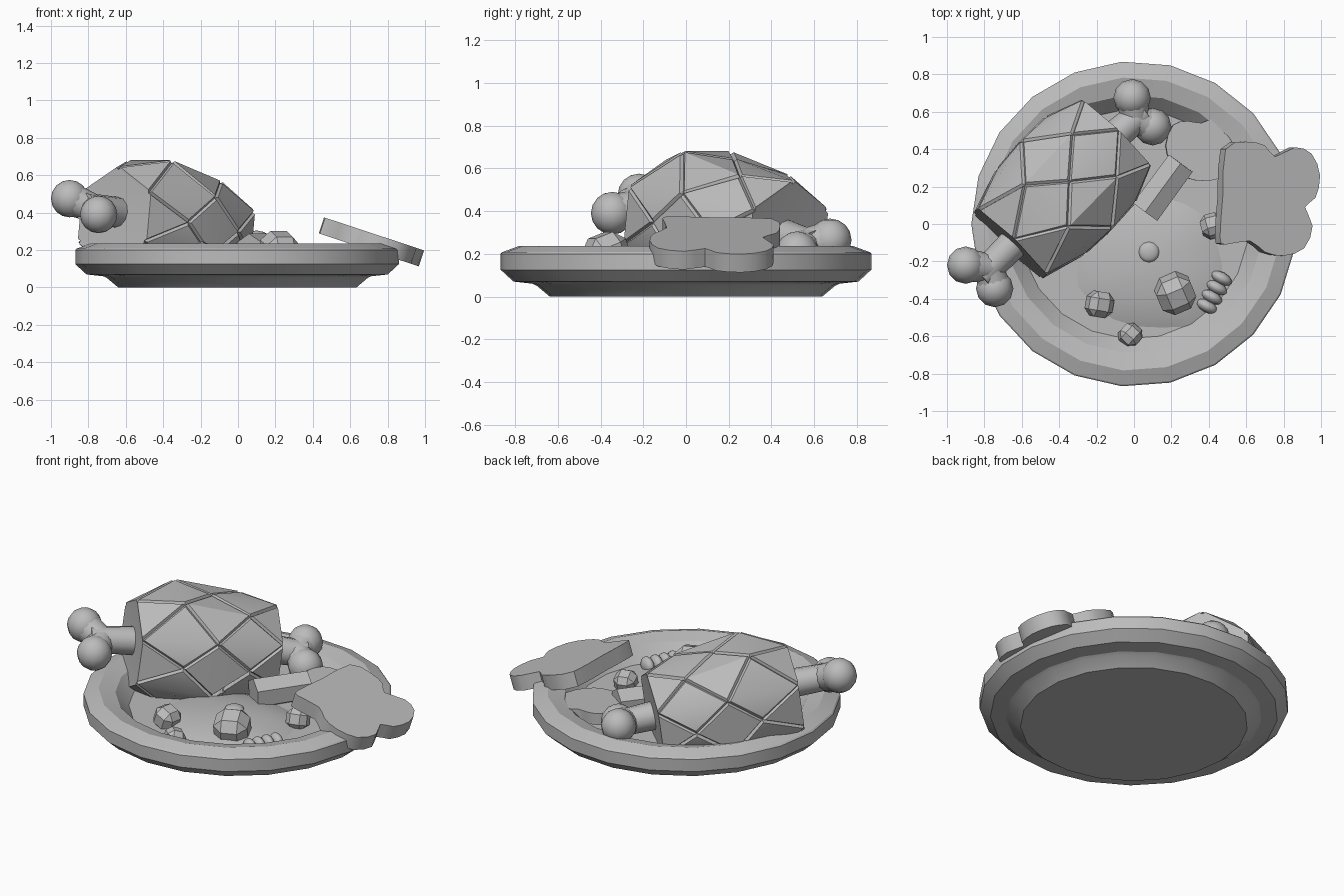
import bpy, bmesh, math, random
from mathutils import Vector, Matrix

random.seed(4)
cube = bpy.data.objects.get("Cube")
if cube:
    bpy.data.objects.remove(cube)

grey = bpy.data.materials.new("plain_grey")
grey.use_nodes = True
grey.diffuse_color = (0.5, 0.5, 0.5, 1)
grey.node_tree.nodes["Principled BSDF"].inputs["Base Color"].default_value = (0.5, 0.5, 0.5, 1)


def finish(name, bm, smooth=None):
    bmesh.ops.recalc_face_normals(bm, faces=bm.faces)
    mesh = bpy.data.meshes.new(name)
    bm.to_mesh(mesh)
    bm.free()
    mesh.materials.append(grey)
    obj = bpy.data.objects.new(name, mesh)
    bpy.context.collection.objects.link(obj)
    if smooth:
        bpy.ops.object.select_all(action='DESELECT')
        obj.select_set(True)
        bpy.context.view_layer.objects.active = obj
        bpy.ops.object.shade_smooth_by_angle(angle=math.radians(smooth))


def rod(name, a, b, r1, r2, sides, smooth=None):
    a, b = Vector(a), Vector(b)
    bm = bmesh.new()
    turn = (b - a).to_track_quat('Z', 'Y').to_matrix().to_4x4()
    bmesh.ops.create_cone(bm, cap_ends=True, segments=sides, radius1=r1, radius2=r2,
                          depth=(b - a).length, matrix=Matrix.Translation((a + b) / 2) @ turn)
    finish(name, bm, smooth)


def ball(name, centre, r, scale=(1, 1, 1), turn=0):
    bm = bmesh.new()
    m = Matrix.Translation(centre) @ Matrix.Rotation(turn, 4, 'Z') @ Matrix.Diagonal((*scale, 1))
    bmesh.ops.create_uvsphere(bm, u_segments=12, v_segments=8, radius=r, matrix=m)
    finish(name, bm, 50)


def loft(bm, rings):
    for low, high in zip(rings, rings[1:]):
        n = len(low)
        for i in range(n):
            bm.faces.new((low[i], low[(i + 1) % n], high[(i + 1) % n], high[i]))


# Plate: a turned profile with twenty-one sides
bm = bmesh.new()
profile = [(0.64, 0), (0.7, 0.05), (0.72, 0.06), (0.81, 0.07), (0.87, 0.125), (0.87, 0.2),
           (0.862, 0.208), (0.785, 0.236), (0.69, 0.212), (0.615, 0.13)]
sides = 21
rings = []
for r, z in profile:
    angles = [math.tau * (i + 0.5) / sides for i in range(sides)]
    rings.append([bm.verts.new((r * math.cos(a), r * math.sin(a), z)) for a in angles])
loft(bm, rings)
bm.faces.new(rings[0])
bm.faces.new(rings[-1])
finish("plate", bm, 18)

# Scored meat: a barrel of diamonds, each raised to leave grooves between them
bm = bmesh.new()
rings = []
for k, (t, wide, tall) in enumerate([(-0.41, 0.275, 0.255), (-0.17, 0.315, 0.37), (0.01, 0.375, 0.31),
                                     (0.21, 0.32, 0.3), (0.4, 0.275, 0.255)]):
    ring = []
    for i in range(6):
        a = math.radians(90 + 60 * i + 30 * (k % 2))
        ring.append(bm.verts.new((t, wide * math.cos(a), tall * math.sin(a))))
    rings.append(ring)
panels = []
for k in range(1, 4):
    before, mid, after = rings[k - 1:k + 2]
    for i in range(6):
        tip = i if k % 2 else i - 1
        panels.append(bm.faces.new((before[tip], mid[i - 1], after[tip], mid[i])))
for end, inner in ((0, 1), (4, 3)):
    for i in range(6):
        panels.append(bm.faces.new((rings[end][i], rings[end][(i + 1) % 6], rings[inner][i])))
    bm.faces.new(rings[end])
bmesh.ops.recalc_face_normals(bm, faces=bm.faces)
bmesh.ops.inset_individual(bm, faces=panels, thickness=0.011, depth=0.016)
# Fold each diamond along whichever diagonal bulges outwards
for f in panels:
    if len(f.verts) == 4:
        v = list(f.verts)
        pairs = [(v[0], v[2]), (v[1], v[3])]
        fold = max(pairs, key=lambda p: (p[0].co + p[1].co).yz.length)
        bmesh.utils.face_split(f, *fold)
axis = Vector((0.69, 0.72, -0.13)).normalized()
side = Vector((0, 0, 1)).cross(axis).normalized()
pose = Matrix((axis, side, axis.cross(side))).transposed().to_4x4()
bm.transform(Matrix.Translation((-0.38, 0.19, 0.325)) @ pose)
# Flat underside resting in the plate
cut = bmesh.ops.bisect_plane(bm, geom=bm.verts[:] + bm.edges[:] + bm.faces[:],
                             plane_co=(0, 0, 0.12), plane_no=(0, 0, 1), clear_inner=True)
bmesh.ops.holes_fill(bm, edges=[e for e in cut["geom_cut"] if isinstance(e, bmesh.types.BMEdge)])
finish("scored_meat", bm, 32)

# Bone ends: a shaft, two necks and two knuckles on each side
for label, start, knuckles in (
        ("front", (-0.58, -0.04, 0.39), ((-0.9, -0.22, 0.475), (-0.745, -0.345, 0.39))),
        ("back", (-0.15, 0.43, 0.29), ((-0.01, 0.675, 0.265), (0.1, 0.52, 0.205)))):
    middle = (Vector(knuckles[0]) + Vector(knuckles[1])) / 2
    fork = middle.lerp(Vector(start), 0.2)
    rod(label + "_bone_shaft", start, middle, 0.085, 0.075, 12, 50)
    for n, p in enumerate(knuckles):
        rod(f"{label}_bone_neck_{n + 1}", fork, p, 0.075, 0.09, 12, 50)
        ball(f"{label}_bone_knuckle_{n + 1}", p, 0.1)

# Mash: a low uneven spread with a small flattened blob on top
bm = bmesh.new()
rings = []
wobble = [random.uniform(0.92, 1.08) for _ in range(18)]
for r, z in ((0.41, 0.128), (0.35, 0.15), (0.24, 0.172), (0.1, 0.19)):
    ring = []
    for i, w in enumerate(wobble):
        a = math.tau * i / 18
        ring.append(bm.verts.new((0.08 + r * w * math.cos(a), -0.2 + r * w * math.sin(a) * 0.93, z)))
    rings.append(ring)
loft(bm, rings)
bm.faces.new(rings[-1])
finish("mash_spread", bm, 50)
ball("mash_blob", (0.08, -0.15, 0.19), 0.055, (1, 1, 0.4))

# Chopped vegetables: cubes with wide cut corners
chunks = [(0.22, -0.37, 0.195, 0.103), (-0.185, -0.43, 0.17, 0.072), (-0.02, -0.595, 0.15, 0.06),
          (0.42, -0.01, 0.165, 0.065), (-0.15, 0.04, 0.19, 0.06), (-0.35, -0.1, 0.2, 0.06)]
for n, (x, y, z, r) in enumerate(chunks):
    bm = bmesh.new()
    bmesh.ops.create_cube(bm, size=r * 1.9)
    bmesh.ops.bevel(bm, geom=bm.edges[:], offset=r * 0.5, segments=1, affect='EDGES')
    turn = Matrix.Rotation(0.4 + n, 4, 'Z') @ Matrix.Rotation(0.35, 4, 'X')
    bm.transform(Matrix.Translation((x, y, z)) @ turn)
    finish(f"vegetable_chunk_{n + 1}", bm)

# Curled garnish: four overlapping ridges
for n in range(4):
    ball(f"garnish_ridge_{n + 1}", (0.39 + 0.026 * n, -0.44 + 0.05 * n, 0.145), 0.055, (1.1, 0.6, 0.9), -0.5)

# Six-sided vegetable stick
rod("vegetable_stick", (0.06, 0.065, 0.195), (0.25, 0.325, 0.2), 0.093, 0.09, 6)


def slab(name, outline, height, slope_x, thickness):
    # Lobed leaf: smooth closed outline, tilted and thickened downwards
    bm = bmesh.new()
    pts = [Vector(p) for p in outline]
    n = len(pts)
    fine = []
    for i in range(n):
        a, b, c, d = pts[i - 1], pts[i], pts[(i + 1) % n], pts[(i + 2) % n]
        fine += [b, (9 * (b + c) - a - d) / 16]
    top = [bm.verts.new((p.x, p.y, height + slope_x * (p.x - pts[0].x))) for p in fine]
    drop = Vector((slope_x, 0, -1)).normalized() * thickness
    low = [bm.verts.new(v.co + drop) for v in top]
    loft(bm, [low, top])
    bm.faces.new(top)
    bm.faces.new(low)
    finish(name, bm, 40)


# Lobed leaves: one propped on the rim, one lying in the plate
slab("rim_leaf", [(0.49, 0.4), (0.6, 0.44), (0.7, 0.42), (0.755, 0.36), (0.86, 0.41), (0.95, 0.375),
                  (0.995, 0.26), (0.97, 0.14), (0.915, 0.09), (0.955, -0.01), (0.91, -0.13), (0.8, -0.17),
                  (0.7, -0.15), (0.62, -0.09), (0.49, -0.11), (0.46, -0.07), (0.475, 0.15)],
     0.365, -0.33, 0.09)
slab("plate_leaf", [(0.17, 0.42), (0.21, 0.53), (0.29, 0.55), (0.36, 0.54), (0.46, 0.57), (0.55, 0.5),
                    (0.56, 0.38), (0.5, 0.27), (0.4, 0.23), (0.27, 0.25), (0.2, 0.33)], 0.23, -0.06, 0.07)
